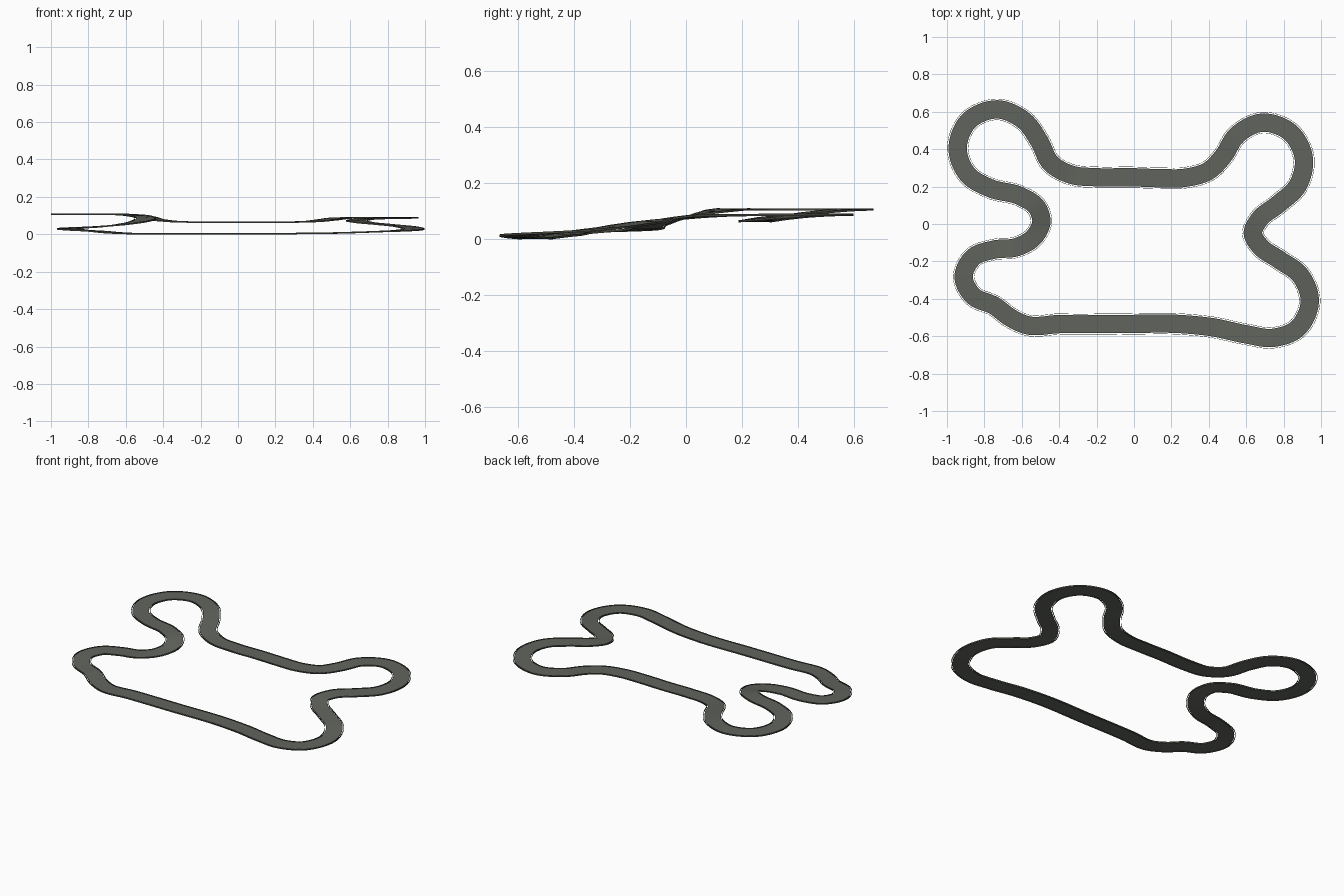
import bpy, bmesh
from mathutils import Vector

if "Cube" in bpy.data.objects:
    bpy.data.objects.remove(bpy.data.objects["Cube"])

# Centreline control points (x, y, z), anticlockwise from the lower straight
PATH = [
    (-.40, -.535, .005), (-.07, -.535, .005), (.25, -.535, .005), (.42, -.552, .006),
    (.60, -.590, .010), (.74, -.609, .015), (.87, -.562, .020), (.94, -.415, .029),
    (.89, -.275, .042), (.775, -.19, .054), (.675, -.12, .064), (.635, -.05, .073),
    (.67, .025, .081), (.77, .105, .086), (.875, .205, .088), (.908, .35, .089),
    (.835, .49, .089), (.685, .542, .089), (.55, .475, .087), (.475, .36, .078),
    (.40, .285, .070), (.28, .248, .066), (.14, .245, .066), (-.02, .25, .066),
    (-.20, .25, .066), (-.34, .265, .069), (-.445, .325, .080), (-.505, .44, .094),
    (-.585, .55, .105), (-.73, .613, .108), (-.885, .55, .108), (-.943, .40, .108),
    (-.885, .26, .108), (-.765, .19, .108), (-.61, .15, .107), (-.52, .09, .099),
    (-.495, .015, .085), (-.535, -.07, .068), (-.625, -.123, .053), (-.75, -.137, .041),
    (-.86, -.178, .035), (-.911, -.285, .030), (-.86, -.385, .024), (-.745, -.438, .016),
    (-.665, -.498, .009), (-.575, -.54, .005),
]
STEPS = 8


def centreline():
    """Closed cubic spline through PATH, tangents weighted by spacing."""
    P = [Vector(p) for p in PATH]
    n = len(P)
    d = [(P[(i + 1) % n] - P[i]).length for i in range(n)]
    tan = []
    for i in range(n):
        a, b = d[i - 1], d[i]
        tan.append(((P[i] - P[i - 1]) / a * b + (P[(i + 1) % n] - P[i]) / b * a) / (a + b))
    out = []
    for i in range(n):
        j = (i + 1) % n
        for s in range(STEPS):
            t = s / STEPS
            out.append(P[i] * (2*t**3 - 3*t**2 + 1) + P[j] * (3*t**2 - 2*t**3)
                       + tan[i] * d[i] * (t**3 - 2*t**2 + t) + tan[j] * d[i] * (t**3 - t**2))
    return out


LINE = centreline()


def sweep(name, profile, colour):
    """Sweep a closed (sideways, up) section level around the circuit."""
    bm = bmesh.new()
    n, rings = len(LINE), []
    for i, p in enumerate(LINE):
        t = LINE[(i + 1) % n] - LINE[i - 1]
        side = Vector((t.y, -t.x, 0)).normalized()
        rings.append([bm.verts.new(p + side * u + Vector((0, 0, v))) for u, v in profile])
    k = len(profile)
    for i in range(n):
        a, b = rings[i], rings[(i + 1) % n]
        for j in range(k):
            bm.faces.new((a[j], a[(j + 1) % k], b[(j + 1) % k], b[j]))
    bmesh.ops.recalc_face_normals(bm, faces=bm.faces)
    me = bpy.data.meshes.new(name)
    bm.to_mesh(me)
    bm.free()
    ob = bpy.data.objects.new(name, me)
    bpy.context.collection.objects.link(ob)
    mat = bpy.data.materials.new(name + "_colour")
    mat.diffuse_color = colour
    mat.use_nodes = True
    mat.node_tree.nodes["Principled BSDF"].inputs["Base Color"].default_value = mat.diffuse_color
    me.materials.append(mat)
    bpy.context.view_layer.objects.active = ob
    ob.select_set(True)
    bpy.ops.object.shade_smooth_by_angle()
    ob.select_set(False)
    return ob


def box(u0, u1, v0, v1):
    return [(u0, v0), (u1, v0), (u1, v1), (u0, v1)]


# Road surface
sweep("road", box(-.049, .049, -.003, .001), (.12, .13, .11, 1))
# Thin edge rails, separated from the road by a narrow gap
for name, s in (("outer_rail", 1), ("inner_rail", -1)):
    sweep(name, box(s * .0545, s * .0565, -.005, .003), (.06, .06, .05, 1))
